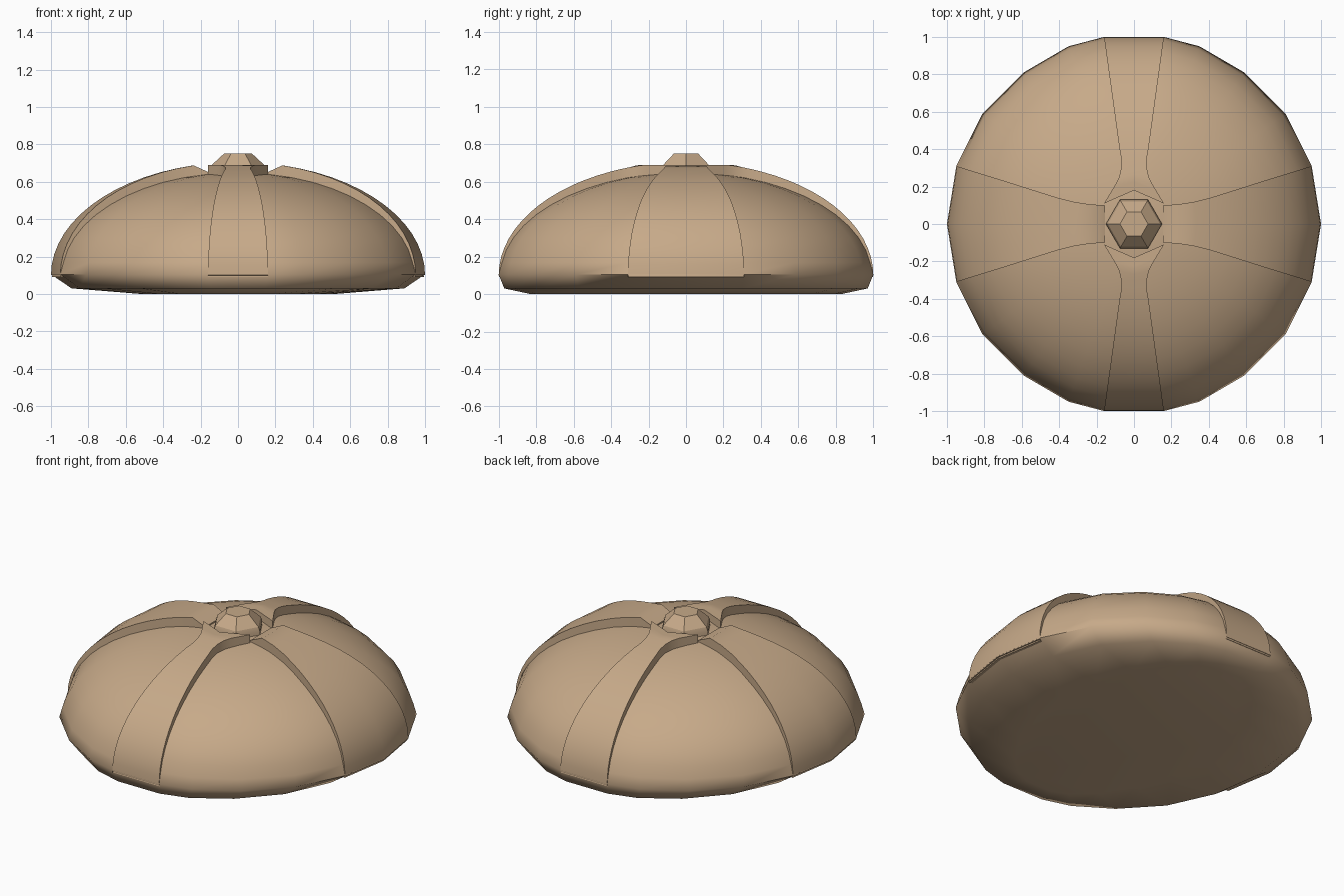
import bpy
from math import cos, sin, pi, radians, sqrt, acos

if "Cube" in bpy.data.objects:
    bpy.data.objects.remove(bpy.data.objects["Cube"])

mat = bpy.data.materials.new("tan")
mat.diffuse_color = (0.57, 0.40, 0.25, 1)
mat.use_nodes = True
mat.node_tree.nodes["Principled BSDF"].inputs["Base Color"].default_value = mat.diffuse_color


def make(name, verts, faces, angle):
    me = bpy.data.meshes.new(name)
    me.from_pydata(verts, [], faces)
    me.update()
    ob = bpy.data.objects.new(name, me)
    bpy.context.collection.objects.link(ob)
    me.materials.append(mat)
    bpy.ops.object.select_all(action='DESELECT')
    ob.select_set(True)
    bpy.context.view_layer.objects.active = ob
    bpy.ops.object.mode_set(mode='EDIT')
    bpy.ops.mesh.select_all(action='SELECT')
    bpy.ops.mesh.normals_make_consistent(inside=False)
    bpy.ops.object.mode_set(mode='OBJECT')
    bpy.ops.object.shade_smooth_by_angle(angle=radians(angle))
    return ob


def loft(name, rings, angle):
    n = len(rings[0])
    verts = [v for r in rings for v in r]
    faces = [(i * n + k, i * n + (k + 1) % n, (i + 1) * n + (k + 1) % n, (i + 1) * n + k)
             for i in range(len(rings) - 1) for k in range(n)]
    faces += [tuple(range(n))[::-1], tuple(range(len(verts) - n, len(verts)))]
    return make(name, verts, faces, angle)


# Plan outline: a faceted circle with flat front and back
quarter = [(1, 0), (.95, .31), (.81, .59), (.59, .81), (.35, .95), (.16, 1)]
half = quarter + [(-x, y) for x, y in quarter[::-1]]
plan = half + [(-x, -y) for x, y in half[1:-1]]

# Shell: (x scale, y scale, z) of each ring, underside to crown
levels = [(.52, .83, 0), (.89, .97, .03), (1, 1, .105)]
for k in range(1, 13):
    t = k / 12 * radians(86)
    levels.append((.99 * cos(t), .99 * cos(t), .1 + .55 * sin(t)))
loft("domed_shell", [[(x * a, y * b, z) for x, y in plan] for a, b, z in levels], 60)


def interp(table, r):
    for (r0, w0), (r1, w1) in zip(table, table[1:]):
        if r1 <= r <= r0:
            return w0 + (w1 - w0) * (r0 - r) / (r0 - r1)
    return table[-1][1]


# Raised straps: three points across, walls sunk into the shell
def strap(name, radii, widths, place, end):
    top = [place(r, interp(widths, r), .1 + .605 * sqrt(max(0, 1 - r * r))) for r in radii]
    rings = []
    for i, row in enumerate(top):
        low = []
        for x, y, z in row[::-1]:
            s = .93 if i == 0 else 1
            low.append((x * s, y * s, max(z - .075, .09)))
        rings.append(row + low)
    if end:
        # sloping inner end of the side straps
        sx = 1 if top[0][1][0] > 0 else -1
        rings.append([(sx * .155, y, .65) for y in (-.1, 0, .1)] +
                     [(sx * .155, y, .58) for y in (.1, 0, -.1)])
    loft(name, rings, 35)


N = 14
side_r = [cos(k / N * acos(.24)) for k in range(N + 1)]
front_r = [cos(k / N * acos(.4)) for k in range(N + 1)] + [.35, .3, .25, .21, .18, .15, .11]
side_w = [(1, .31), (.7, .225), (.5, .165), (.4, .135), (.3, .112), (.24, .105)]
front_w = [(1, .16), (.4, .077), (.35, .068), (.3, .068), (.25, .08), (.21, .1), (.11, .16)]

for s, tag in ((1, "right"), (-1, "left")):
    def place_side(r, w, z, s=s):
        e = r - .05 * r * r
        return [(s * e, -w, z), (s * r, 0, z), (s * e, w, z)]
    strap(tag + "_strap", side_r, side_w, place_side, True)

for s, tag in ((-1, "front"), (1, "back")):
    def place_front(r, w, z, s=s):
        z = min(z, .69)
        # V-shaped inner end: the middle stops short of the corners
        m = r if r > .3 else .18 + (r - .11) * .12 / .19
        return [(-w, s * r, z), (0, s * m, z), (w, s * r, z)]
    strap(tag + "_strap", front_r, front_w, place_front, False)

# Hexagonal crown knob
knob = [(.15, .62), (.15, .665), (.14, .69), (.075, .75)]
loft("crown_knob", [[(r * cos(k * pi / 3), r * sin(k * pi / 3), z) for k in range(6)]
                    for r, z in knob], 20)
